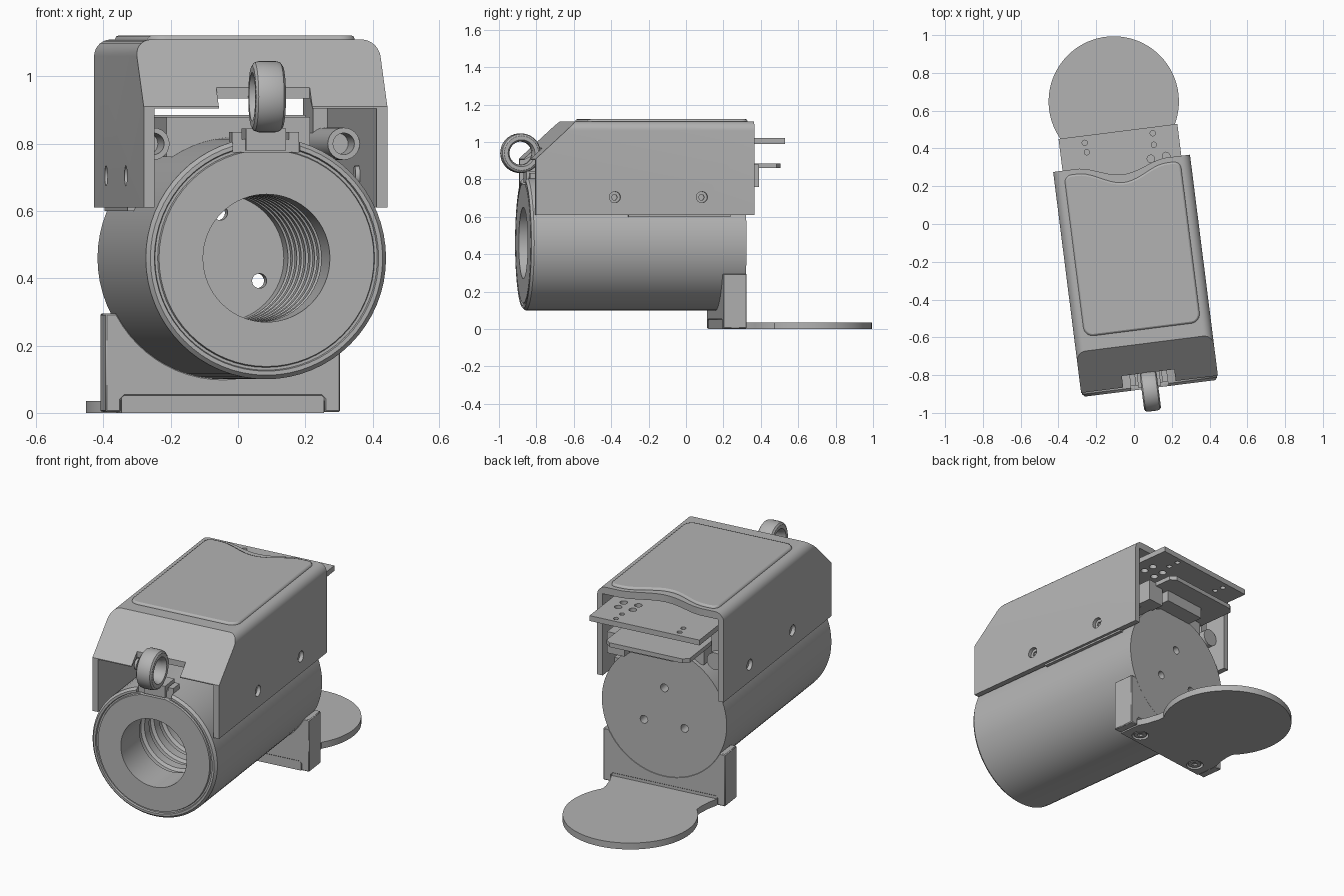
import bpy, bmesh, math
from mathutils import Matrix, Vector

if "Cube" in bpy.data.objects:
    bpy.data.objects.remove(bpy.data.objects["Cube"])

# Everything is modelled straight, then turned slightly about z
PLACE = Matrix.Rotation(math.radians(7.2), 4, 'Z') @ Matrix.Translation((-0.025, 0, 0))
AX_Z = 0.46          # height of the barrel axis

grey = bpy.data.materials.new("grey_plastic")
grey.diffuse_color = (0.45, 0.45, 0.45, 1)
grey.use_nodes = True
grey.node_tree.nodes["Principled BSDF"].inputs["Base Color"].default_value = grey.diffuse_color


def add(name, bm):
    bmesh.ops.recalc_face_normals(bm, faces=bm.faces)
    me = bpy.data.meshes.new(name)
    bm.to_mesh(me)
    bm.free()
    me.materials.append(grey)
    ob = bpy.data.objects.new(name, me)
    bpy.context.collection.objects.link(ob)
    return ob


def prism(name, pts, lo, hi, axis='z'):
    """Extrude an outline: axis z uses (x,y), axis x uses (y,z), axis y uses (x,z)."""
    put = {'z': lambda a, b, c: (a, b, c), 'x': lambda a, b, c: (c, a, b),
           'y': lambda a, b, c: (a, c, b)}[axis]
    bm = bmesh.new()
    f = bm.faces.new([bm.verts.new(put(a, b, lo)) for a, b in pts])
    r = bmesh.ops.extrude_face_region(bm, geom=[f])
    vs = [v for v in r['geom'] if isinstance(v, bmesh.types.BMVert)]
    bmesh.ops.translate(bm, verts=vs, vec=Vector(put(0, 0, hi - lo)))
    return add(name, bm)


def box(name, x0, x1, y0, y1, z0, z1):
    return prism(name, [(x0, y0), (x1, y0), (x1, y1), (x0, y1)], z0, z1)


def circle(cx, cy, r, n=24, a0=0, a1=360):
    full = abs(a1 - a0) >= 360
    return [(cx + r * math.cos(a), cy + r * math.sin(a)) for a in
            (math.radians(a0 + (a1 - a0) * i / (n if full else n - 1)) for i in range(n))]


def lathe(name, pts, center, axis='Y', n=64):
    """Revolve a (radius, along) profile about the y or x axis through center."""
    bm = bmesh.new()
    vs = [bm.verts.new((r, a, 0)) for r, a in pts]
    es = [bm.edges.new((vs[i], vs[(i + 1) % len(vs)])) for i in range(len(vs))]
    bmesh.ops.spin(bm, geom=vs + es, cent=(0, 0, 0), axis=(0, 1, 0),
                   angle=2 * math.pi, steps=n, use_merge=True)
    bmesh.ops.remove_doubles(bm, verts=bm.verts, dist=1e-5)
    if axis == 'X':
        bm.transform(Matrix.Rotation(math.radians(-90), 4, 'Z'))
    bm.transform(Matrix.Translation(center))
    return add(name, bm)


def cut(ob, *cutters):
    for c in cutters:
        m = ob.modifiers.new("cut", 'BOOLEAN')
        m.operation, m.solver, m.object = 'DIFFERENCE', 'EXACT', c
        bpy.context.view_layer.objects.active = ob
        bpy.ops.object.modifier_apply(modifier=m.name)
        bpy.data.objects.remove(c)


def bevel(ob, w, seg=2, angle=40):
    m = ob.modifiers.new("bevel", 'BEVEL')
    m.width, m.segments, m.limit_method = w, seg, 'ANGLE'
    m.angle_limit = math.radians(angle)


def scoop(half, y, depth, n=20):
    """Back edge with a shallow dip, from +x to -x."""
    return [(half * t, y - depth * 0.5 * (1 + math.cos(math.pi * t)))
            for t in (1 - 2 * i / n for i in range(n + 1))]


# Barrel with grooved bore, front lip groove and closed back
bore = [(0, 0.22), (0.19, 0.22)]
for i in range(8):
    y = 0.12 - i * 0.105
    bore += [(0.19, y), (0.205, y - 0.012), (0.205, y - 0.042), (0.19, y - 0.054)]
barrel = lathe("barrel", bore + [
    (0.19, -0.874), (0.322, -0.874), (0.325, -0.864), (0.333, -0.864), (0.336, -0.874),
    (0.348, -0.874), (0.36, -0.86), (0.36, 0.285), (0, 0.285)], (0, 0, AX_Z))
cut(barrel, box("lip_gap", -0.1, 0.1, -0.9, -0.85, 0.775, 0.9))
for a in (90, 210, 330):
    x, z = 0.135 * math.cos(math.radians(a)), 0.135 * math.sin(math.radians(a))
    cut(barrel, prism("hole", circle(x, AX_Z + z, 0.022, 20), 0.15, 0.35, 'y'))

# Cover: rounded channel with sloped nose, notch and scooped back edge
W = 0.365
shell = [(W, 0.61)] + circle(W - 0.05, 1.06, 0.05, 8, 0, 90) \
    + circle(0.05 - W, 1.06, 0.05, 8, 90, 180) + [(-W, 0.61)]
cover = prism("cover", shell, -0.852, 0.327, 'y')
cut(cover,
    prism("inside", [(-0.9, 0.5), (-0.9, 0.905), (-0.85, 0.905), (-0.79, 0.935),
                     (-0.62, 1.07), (0.4, 1.07), (0.4, 0.5)], -0.333, 0.333, 'x'),
    prism("nose", [(-0.9, 0.866), (-0.9, 1.2), (-0.537, 1.2)], -0.5, 0.5, 'x'),
    prism("notch", [(-0.14, -0.9), (0.14, -0.9), (0.14, -0.79), (-0.14, -0.79)], 0.85, 1.05),
    prism("dip", scoop(0.25, 0.328, 0.06) + [(-0.25, 0.5), (0.25, 0.5)], 1.0, 1.2))

# Side screws sit in countersunk holes on both walls
for s in (-1, 1):
    for y in (-0.426, 0.043):
        a, b = sorted((s * 0.31, s * 0.4))
        cut(cover, prism("hole", circle(y, 0.705, 0.03, 20), a, b, 'x'))
        a, b = sorted((s * 0.32, s * 0.345))
        screw = prism("side_screw", circle(y, 0.705, 0.03, 20), a, b, 'x')
        a, b = sorted((s * 0.335, s * 0.36))
        cut(screw, prism("socket", circle(y, 0.705, 0.016, 6), a, b, 'x'))
    # Rails closing the seam between cover and barrel
    a, b = sorted((s * 0.30, s * 0.35))
    box("side_rail", a, b, -0.35, 0.2, 0.6, 0.66)
    # Tubes inside the cover
    tube = prism("inner_tube", circle(s * 0.285, 0.80, 0.048, 24), -0.45, 0.27, 'y')
    cut(tube, prism("tube_bore", circle(s * 0.285, 0.80, 0.032, 24), -0.5, -0.3, 'y'))

# Raised pad on the cover roof
pad = prism("top_pad", circle(-0.26, -0.51, 0.05, 7, 180, 270) + circle(0.26, -0.51, 0.05, 7, 270, 360)
            + circle(0.272, 0.262, 0.038, 7, 0, 90) + scoop(0.24, 0.30, 0.075)
            + circle(-0.272, 0.262, 0.038, 7, 90, 180), 1.10, 1.122)
bevel(pad, 0.01)

# Sight ring on its foot
lathe("sight_ring", [(0.062, -0.022), (0.072, -0.045), (0.092, -0.045), (0.102, -0.038),
                     (0.106, -0.025), (0.106, 0.025), (0.102, 0.038), (0.092, 0.045),
                     (0.072, 0.045), (0.062, 0.022)], (0, -0.889, 0.94), 'X', 40)
box("ring_foot", -0.06, 0.06, -0.865, -0.76, 0.78, 0.845)
for s in (-1, 1):
    box("foot_rib", s * 0.085 - 0.015, s * 0.085 + 0.015, -0.85, -0.78, 0.76, 0.835)

# Circuit boards and the block that carries them
board = box("upper_board", -0.315, 0.319, -0.05, 0.497, 0.99, 1.02)
for x, y, r in ((-0.18, 0.459, 0.014), (-0.175, 0.408, 0.014), (0.184, 0.464, 0.014),
                (0.182, 0.403, 0.014), (0.157, 0.331, 0.02), (0.239, 0.336, 0.02),
                (0.157, 0.27, 0.02), (0.239, 0.275, 0.02)):
    cut(board, prism("hole", circle(x, y, r, 16), 0.9, 1.1))
prism("lower_board", [(-0.24, 0.1), (0.24, 0.1), (0.24, 0.46), (0.21, 0.485),
                      (-0.21, 0.485), (-0.24, 0.46)], 0.862, 0.886)
box("carrier_block", -0.215, 0.215, -0.2, 0.26, 0.76, 0.88)
box("connector", -0.10, 0.16, 0.2, 0.375, 0.80, 0.865)
box("side_connector", 0.19, 0.29, 0.2, 0.36, 0.76, 0.88)
for s in (-1, 1):
    box("board_post", s * 0.27 - 0.02, s * 0.27 + 0.02, 0.0, 0.24, 0.83, 0.995)

# Bracket cradling the barrel
bracket = box("rear_bracket", -0.352, 0.352, 0.16, 0.286, 0.003, 0.295)
cut(bracket, prism("cradle", circle(0, AX_Z, 0.358, 64), 0.1, 0.4, 'y'),
    prism("slot", [(-0.305, -0.1), (0.305, -0.1), (0.305, 0.04), (0.295, 0.05),
                   (-0.295, 0.05), (-0.305, 0.04)], 0.1, 0.4, 'y'))
bevel(bracket, 0.006, 1)

# Base plate: round foot joined to the bracket by a neck
base = prism("base_plate", circle(0, 0.657, 0.345, 56, -38, 218)
             + [(-0.272, 0.41), (-0.285, 0.34), (-0.303, 0.29), (-0.303, 0.162),
                (0.303, 0.162), (0.303, 0.29), (0.285, 0.34), (0.272, 0.41)], 0, 0.036)
box("base_web", -0.303, 0.303, 0.162, 0.284, 0.03, 0.052)
for s in (-1, 1):
    cut(base, prism("screw_hole", circle(s * 0.215, 0.222, 0.045, 24), -0.1, 0.02))
    screw = prism("base_screw", circle(s * 0.215, 0.222, 0.034, 24), 0.004, 0.03)
    cut(screw, prism("socket", circle(s * 0.215, 0.222, 0.016, 6), -0.1, 0.015))

# Turn the parts into place and smooth the round surfaces
for ob in list(bpy.context.scene.objects):
    ob.data.transform(PLACE)
    bpy.ops.object.select_all(action='DESELECT')
    ob.select_set(True)
    bpy.context.view_layer.objects.active = ob
    bpy.ops.object.shade_smooth_by_angle(angle=math.radians(30))
